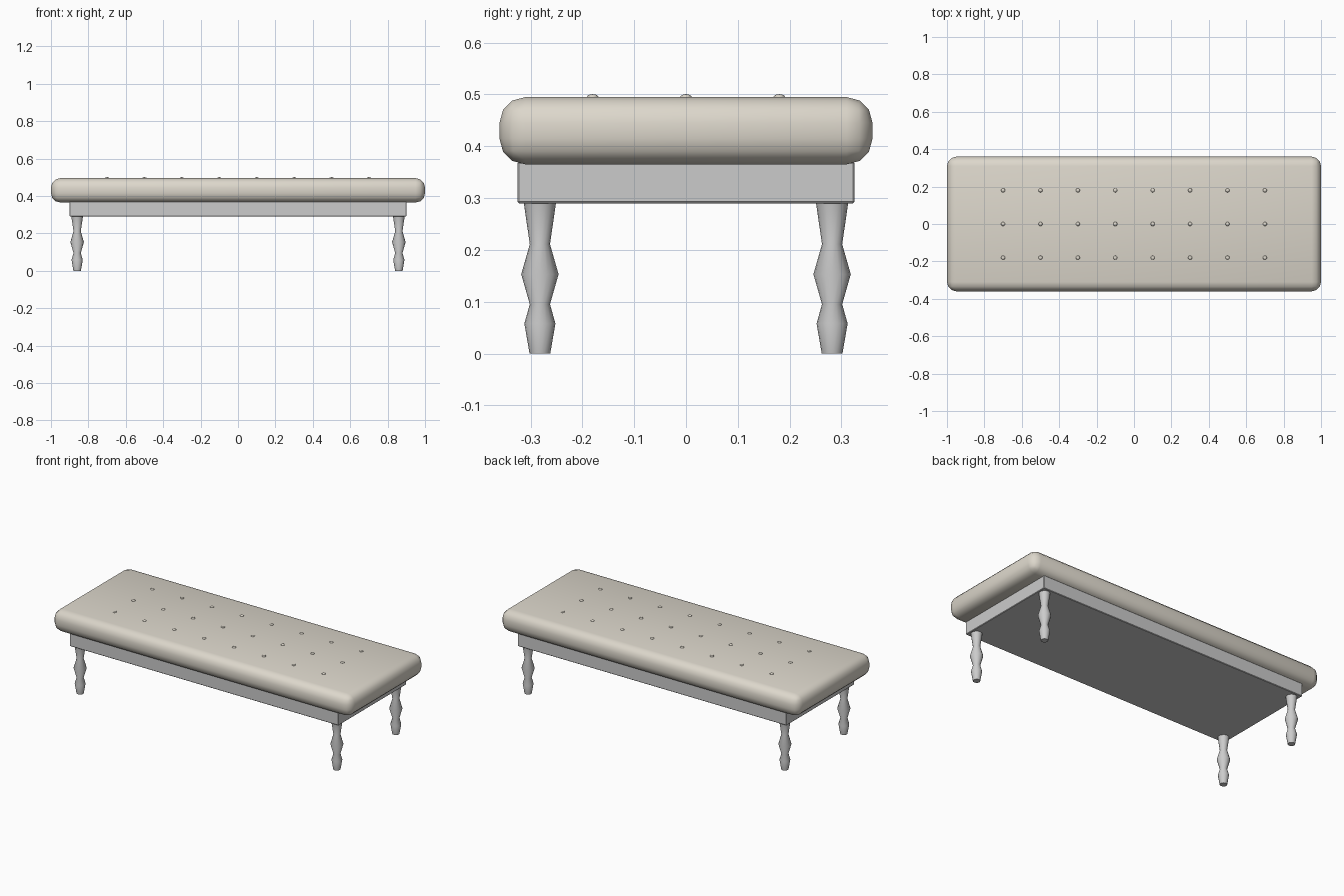
import bpy, bmesh, math

if "Cube" in bpy.data.objects:
    bpy.data.objects.remove(bpy.data.objects["Cube"])


def smooth(obj, angle=40):
    bpy.ops.object.select_all(action='DESELECT')
    obj.select_set(True)
    bpy.context.view_layer.objects.active = obj
    bpy.ops.object.shade_smooth_by_angle(angle=math.radians(angle))


def material(name, color):
    mat = bpy.data.materials.new(name)
    mat.diffuse_color = color
    mat.use_nodes = True
    mat.node_tree.nodes["Principled BSDF"].inputs["Base Color"].default_value = mat.diffuse_color
    return mat


def finish(bm, name, mat, angle=40):
    bmesh.ops.recalc_face_normals(bm, faces=bm.faces)
    mesh = bpy.data.meshes.new(name)
    bm.to_mesh(mesh)
    bm.free()
    obj = bpy.data.objects.new(name, mesh)
    bpy.context.collection.objects.link(obj)
    if mat:
        mesh.materials.append(mat)
    smooth(obj, angle)
    return obj


def rounded_box(name, size, z0, z1, radius, segments, mat, angle):
    bm = bmesh.new()
    bmesh.ops.create_cube(bm, size=1)
    for v in bm.verts:
        v.co.x *= size[0]
        v.co.y *= size[1]
        v.co.z = z0 if v.co.z < 0 else z1
    bmesh.ops.bevel(bm, geom=bm.edges[:], offset=radius, segments=segments,
                    profile=0.5, affect='EDGES')
    return finish(bm, name, mat, angle)


def turned_leg(name, x, y, profile, sides=16):
    bm = bmesh.new()
    rings = []
    for r, z in profile:
        rings.append([bm.verts.new((x + r * math.cos(2 * math.pi * i / sides),
                                    y + r * math.sin(2 * math.pi * i / sides), z))
                      for i in range(sides)])
    for a, b in zip(rings, rings[1:]):
        for i in range(sides):
            j = (i + 1) % sides
            bm.faces.new((a[i], a[j], b[j], b[i]))
    bm.faces.new(rings[0][::-1])
    bm.faces.new(rings[-1])
    return finish(bm, name, None)


fabric = material("fabric", (0.72, 0.68, 0.60, 1))

# Padded seat and the box frame below it
rounded_box("cushion", (2.0, 0.72), 0.365, 0.495, 0.05, 3, fabric, 40)
rounded_box("frame", (1.8, 0.65), 0.29, 0.37, 0.003, 1, None, 30)

# Four turned legs
leg_profile = [(0.020, 0), (0.030, 0.058), (0.0195, 0.095),
               (0.036, 0.153), (0.0195, 0.211), (0.031, 0.29)]
for sx, side in ((-1, "left"), (1, "right")):
    for sy, end in ((-1, "front"), (1, "back")):
        turned_leg(f"{end}_{side}_leg", sx * 0.86, sy * 0.282, leg_profile)

# Tufting buttons in an 8 by 3 grid
bm = bmesh.new()
for i in range(8):
    for y in (-0.18, 0, 0.18):
        made = bmesh.ops.create_uvsphere(bm, u_segments=12, v_segments=6, radius=0.011)
        for v in made["verts"]:
            v.co.z *= 0.5
            v.co.x += -0.7 + 0.2 * i
            v.co.y += y
            v.co.z += 0.495
finish(bm, "buttons", fabric, 60)
